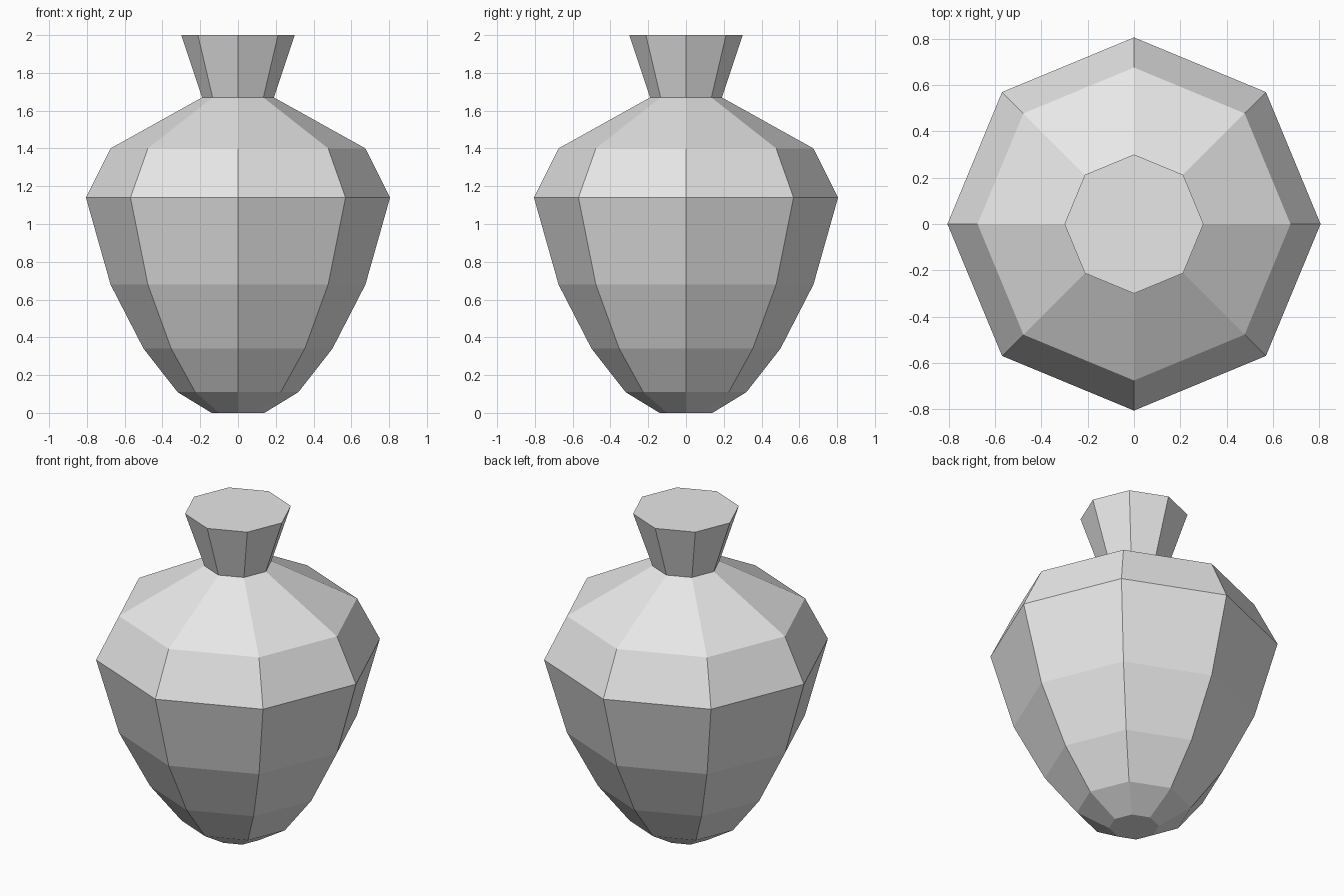
import bpy
import bmesh
from math import cos, sin, tau

cube = bpy.data.objects.get("Cube")
if cube:
    bpy.data.objects.remove(cube, do_unlink=True)

SIDES = 8

# Plain grey clay
clay = bpy.data.materials.new("grey_clay")
clay.use_nodes = True
clay.diffuse_color = (0.8, 0.8, 0.8, 1)
bsdf = next(n for n in clay.node_tree.nodes if n.type == "BSDF_PRINCIPLED")
bsdf.inputs["Base Color"].default_value = clay.diffuse_color


def lathe(name, profile, cap_bottom=False, cap_top=False):
    """Turn a (radius, height) profile into a flat-sided vessel part."""
    bm = bmesh.new()
    rings = [[bm.verts.new((r * cos(tau * i / SIDES), r * sin(tau * i / SIDES), z))
              for i in range(SIDES)] for r, z in profile]
    for low, high in zip(rings, rings[1:]):
        for i in range(SIDES):
            j = (i + 1) % SIDES
            bm.faces.new((low[i], low[j], high[j], high[i]))
    if cap_bottom:
        bm.faces.new(rings[0][::-1])
    if cap_top:
        bm.faces.new(rings[-1])
    mesh = bpy.data.meshes.new(name)
    bm.to_mesh(mesh)
    bm.free()
    mesh.materials.append(clay)
    obj = bpy.data.objects.new(name, mesh)
    bpy.context.collection.objects.link(obj)
    return obj


# Rounded belly rising from a small foot to the sloped shoulder
lathe("vase_body", [(0.14, 0), (0.32, 0.11), (0.5, 0.34), (0.675, 0.68),
                    (0.805, 1.14), (0.675, 1.4), (0.19, 1.67)], cap_bottom=True)

# Flared neck with a closed flat mouth
lathe("vase_neck", [(0.19, 1.67), (0.3, 2)], cap_top=True)
